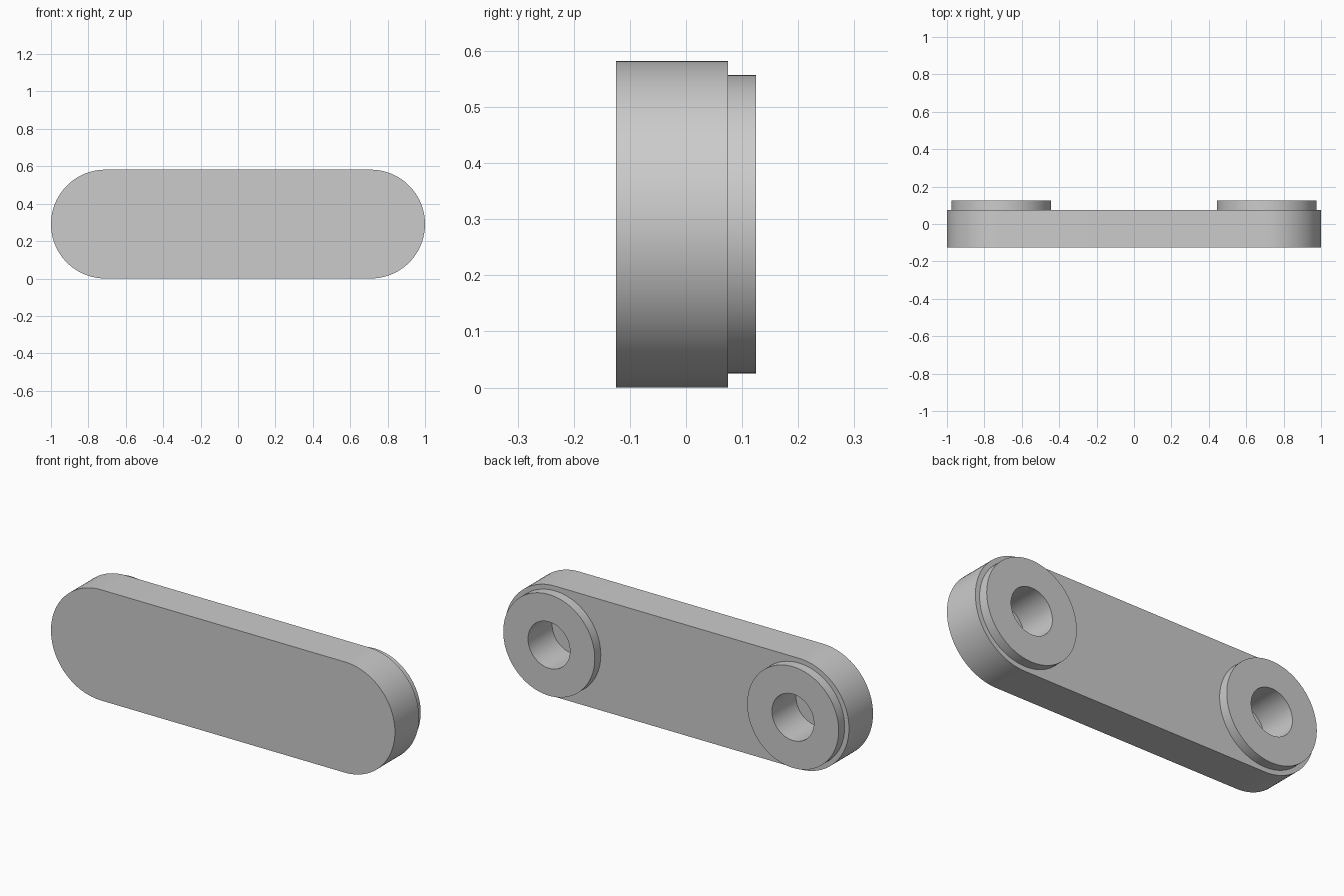
import bpy
import bmesh
import math
from mathutils import Matrix

cube = bpy.data.objects.get("Cube")
if cube:
    bpy.data.objects.remove(cube, do_unlink=True)

END_R, BOSS_R, BORE_R = 0.291, 0.266, 0.122
PIN_X = 1 - END_R
FRONT, PLATE_BACK, BOSS_BACK, BORE_FLOOR = -0.125, 0.075, 0.125, -0.075

grey = bpy.data.materials.new("plain_grey")
grey.use_nodes = True
colour = (0.6, 0.6, 0.6, 1)
grey.diffuse_color = colour
grey.node_tree.nodes["Principled BSDF"].inputs["Base Color"].default_value = colour


def arc(cx, radius, start, end, steps):
    """Points (x, z) along an arc about the bar's centre line."""
    return [(cx + radius * math.cos(start + (end - start) * i / steps),
             END_R + radius * math.sin(start + (end - start) * i / steps))
            for i in range(steps + 1)]


def extrude(name, outline, y0, y1):
    """Solid made by pushing an (x, z) outline from y0 to y1."""
    bm = bmesh.new()
    face = bm.faces.new([bm.verts.new((x, y0, z)) for x, z in outline])
    grown = bmesh.ops.extrude_face_region(bm, geom=[face])["geom"]
    moved = [v for v in grown if isinstance(v, bmesh.types.BMVert)]
    bmesh.ops.transform(bm, matrix=Matrix.Translation((0, y1 - y0, 0)), verts=moved)
    if not any(f.is_valid and all(abs(v.co.y - y0) < 1e-6 for v in f.verts) for f in bm.faces):
        bm.faces.new([v for v in bm.verts if v not in moved])
    bmesh.ops.recalc_face_normals(bm, faces=bm.faces)
    mesh = bpy.data.meshes.new(name)
    bm.to_mesh(mesh)
    bm.free()
    mesh.materials.append(grey)
    obj = bpy.data.objects.new(name, mesh)
    bpy.context.collection.objects.link(obj)
    return obj


def disc(name, cx, radius, y0, y1):
    return extrude(name, arc(cx, radius, 0, math.tau, 96)[:-1], y0, y1)


def select(obj):
    bpy.ops.object.select_all(action="DESELECT")
    obj.select_set(True)
    bpy.context.view_layer.objects.active = obj


def cut(obj, cutter):
    mod = obj.modifiers.new("bore", "BOOLEAN")
    mod.operation = "DIFFERENCE"
    mod.solver = "EXACT"
    mod.object = cutter
    select(obj)
    bpy.ops.object.modifier_apply(modifier=mod.name)


# Bar with rounded ends
quarter = math.pi / 2
outline = arc(PIN_X, END_R, -quarter, quarter, 48) + arc(-PIN_X, END_R, quarter, 3 * quarter, 48)
bar = extrude("link_bar", outline, FRONT, PLATE_BACK)
parts = [bar]

# Raised bosses with blind bores that run on into the bar
for side, cx in (("left", PIN_X), ("right", -PIN_X)):
    boss = disc(side + "_boss", cx, BOSS_R, PLATE_BACK, BOSS_BACK)
    cutter = disc(side + "_bore_cutter", cx, BORE_R, BORE_FLOOR, BOSS_BACK + 0.1)
    cutter.hide_render = True
    cut(bar, cutter)
    cut(boss, cutter)
    bpy.data.objects.remove(cutter, do_unlink=True)
    parts.append(boss)

for part in parts:
    select(part)
    bpy.ops.object.shade_smooth_by_angle(angle=math.radians(30))
